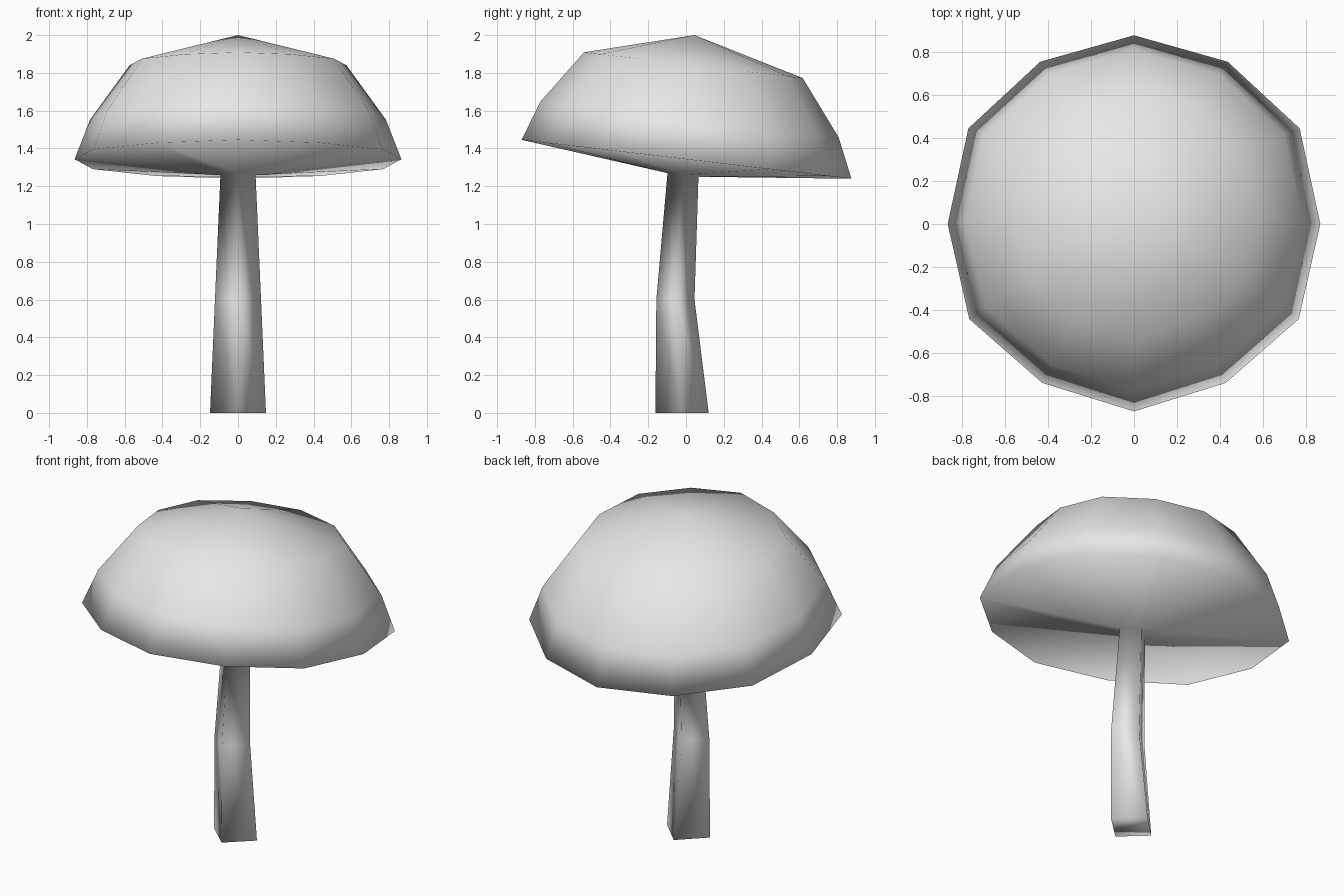
import bpy
import bmesh
import math

cube = bpy.data.objects.get("Cube")
if cube:
    bpy.data.objects.remove(cube, do_unlink=True)

SIDES = 12
TILT = 0.118   # the cap leans down towards the back
# Slightly uneven cap outline from back to front, mirrored left and right
OUTLINE = [0.876, 0.870, 0.888, 0.865, 0.883, 0.852, 0.870]

grey = bpy.data.materials.new("plain grey")
grey.use_nodes = True
grey.diffuse_color = (0.8, 0.8, 0.8, 1)
grey.node_tree.nodes["Principled BSDF"].inputs["Base Color"].default_value = (0.8, 0.8, 0.8, 1)

bm = bmesh.new()


def cap_ring(scale, cy, cz):
    ring = []
    for i in range(SIDES):
        a = math.tau * i / SIDES
        r = scale * OUTLINE[min(i, SIDES - i)]
        dy = r * math.cos(a)
        ring.append(bm.verts.new((r * math.sin(a), cy + dy, cz - TILT * dy)))
    return ring


def stem_ring(half_width, front, back, side, z, tilt=0):
    points = [(0, back), (half_width, side), (0, front), (-half_width, side)]
    return [bm.verts.new((x, y, z - tilt * y)) for x, y in points]


def bridge(lower, upper):
    n = len(lower)
    for i in range(n):
        j = (i + 1) % n
        bm.faces.new((lower[i], lower[j], upper[j], upper[i]))


# Bent four-sided stem
base = stem_ring(0.148, -0.162, 0.12, -0.025, 0)
bend = stem_ring(0.122, -0.157, 0.045, -0.055, 0.6)
neck = stem_ring(0.093, -0.098, 0.066, -0.015, 1.258, TILT)
bm.faces.new(base)
bridge(base, bend)
bridge(bend, neck)

# Tilted faceted cap
rim = cap_ring(1, 0, 1.343)
shoulder = cap_ring(0.905, 0.015, 1.553)
crown = cap_ring(0.663, 0.037, 1.841)
bridge(rim, shoulder)
bridge(shoulder, crown)
tip = bm.verts.new((0, 0.045, 2))
for i in range(SIDES):
    bm.faces.new((crown[i], crown[(i + 1) % SIDES], tip))

# Underside fans out from each corner of the neck
for i in range(SIDES):
    j = (i + 1) % SIDES
    a, b = neck[round(i / 3) % 4], neck[round(j / 3) % 4]
    bm.faces.new((rim[i], rim[j], a) if a is b else (rim[i], rim[j], b, a))

bmesh.ops.recalc_face_normals(bm, faces=bm.faces)
for face in bm.faces:
    face.smooth = True

mesh = bpy.data.meshes.new("mushroom")
bm.to_mesh(mesh)
bm.free()
mesh.materials.append(grey)
bpy.context.collection.objects.link(bpy.data.objects.new("mushroom", mesh))
